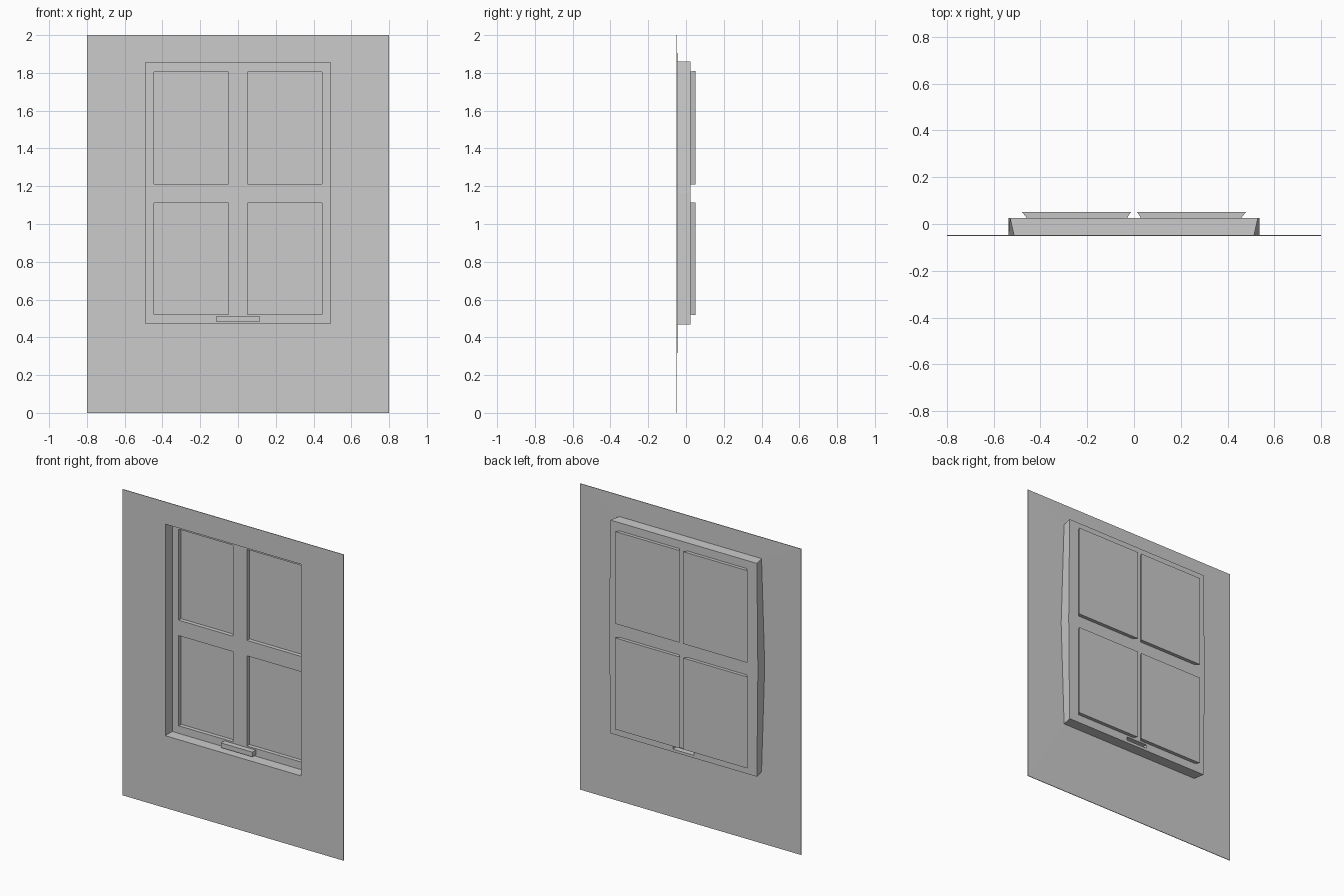
import bpy, bmesh

if "Cube" in bpy.data.objects:
    bpy.data.objects.remove(bpy.data.objects["Cube"])


def ring(x0, x1, z0, z1, y, bulge=0.0):
    """Six-point rectangle, counter-clockwise from the front, with mid-height side points."""
    zm = (z0 + z1) / 2
    return [(x0, y, z0), (x1, y, z0), (x1 + bulge, y, zm),
            (x1, y, z1), (x0, y, z1), (x0 - bulge, y, zm)]


class Part:
    def __init__(self, name):
        self.name, self.bm = name, bmesh.new()

    def face(self, pts, flip):
        vs = [self.bm.verts.new(p) for p in pts]
        self.bm.faces.new(vs[::-1] if flip else vs)

    def loft(self, rings, flip=False, cap=False):
        for a, b in zip(rings, rings[1:]):
            for i in range(6):
                j = (i + 1) % 6
                self.face([a[i], a[j], b[j], b[i]], flip)
        if cap:
            self.face(rings[-1], flip)

    def grid(self, xs, zs, y, holes, flip=False):
        for x0, x1 in zip(xs, xs[1:]):
            for z0, z1 in zip(zs, zs[1:]):
                cx, cz = (x0 + x1) / 2, (z0 + z1) / 2
                if not any(h[0] < cx < h[1] and h[2] < cz < h[3] for h in holes):
                    self.face([(x0, y, z0), (x1, y, z0), (x1, y, z1), (x0, y, z1)], flip)

    def finish(self):
        bmesh.ops.remove_doubles(self.bm, verts=self.bm.verts, dist=0.0001)
        me = bpy.data.meshes.new(self.name)
        self.bm.to_mesh(me)
        self.bm.free()
        bpy.context.collection.objects.link(bpy.data.objects.new(self.name, me))


def pane_rects(xi, xo, dz):
    return [(a, b, z0 - dz, z1 + dz)
            for a, b in ((-xo, -xi), (xi, xo))
            for z0, z1 in ((0.522, 1.111), (1.212, 1.806))]


# Thin wall sheet: front skin, back skin and rim
wall = Part("wall")
front_rim = ring(-0.8, 0.8, 0, 2, -0.051)
back_rim = ring(-0.8, 0.8, 0, 2, -0.047)
front_hole = ring(-0.49, 0.49, 0.472, 1.855, -0.051)
back_hole = ring(-0.514, 0.514, 0.467, 1.861, -0.046, 0.023)
wall.loft([back_rim, front_rim, front_hole])
wall.loft([back_rim, back_hole], flip=True)
wall.finish()

# Window frame: reveal and mullion plane on both skins
frame = Part("window_frame")
skins = (
    (front_hole, 0.49, 0.472, 1.855, 0.0, 0.021, pane_rects(0.05, 0.444, 0),
     (-0.114, 0.114, 0.481, 0.512), False),
    (back_hole, 0.53, 0.467, 1.861, 0.007, 0.025, pane_rects(0.03, 0.458, 0.002),
     (-0.077, 0.077, 0.485, 0.508), True),
)
for hole, w, z0, z1, bulge, y, panes, slot, flip in skins:
    d = 0.003
    frame.loft([hole, ring(-w, w, z0, z1, y, bulge),
                ring(d - w, w - d, z0 + d, z1 - d, y)], flip)
    holes = panes + [slot]
    xs = sorted({d - w, w - d} | {v for h in holes for v in h[:2]})
    zs = sorted({z0 + d, z1 - d} | {v for h in holes for v in h[2:]})
    frame.grid(xs, zs, y, holes, flip)
frame.finish()

# Four recessed panes, flaring towards the back outside
panes = Part("window_panes")
for r in pane_rects(0.05, 0.444, 0):
    panes.loft([ring(*r, 0.021), ring(*r, 0.047)], cap=True)
for a, b in zip(pane_rects(0.03, 0.458, 0.002), pane_rects(0.013, 0.479, 0.004)):
    panes.loft([ring(*a, 0.025), ring(*b, 0.051)], flip=True, cap=True)
panes.finish()

# Lift handle on the bottom rail, hollow behind
handle = Part("lift_handle")
f, b = skins[0][7], skins[1][7]
handle.loft([ring(*f, 0.021), ring(*f, -0.014)], cap=True)
handle.loft([ring(*b, 0.025), ring(*b, -0.010)], flip=True, cap=True)
handle.finish()
